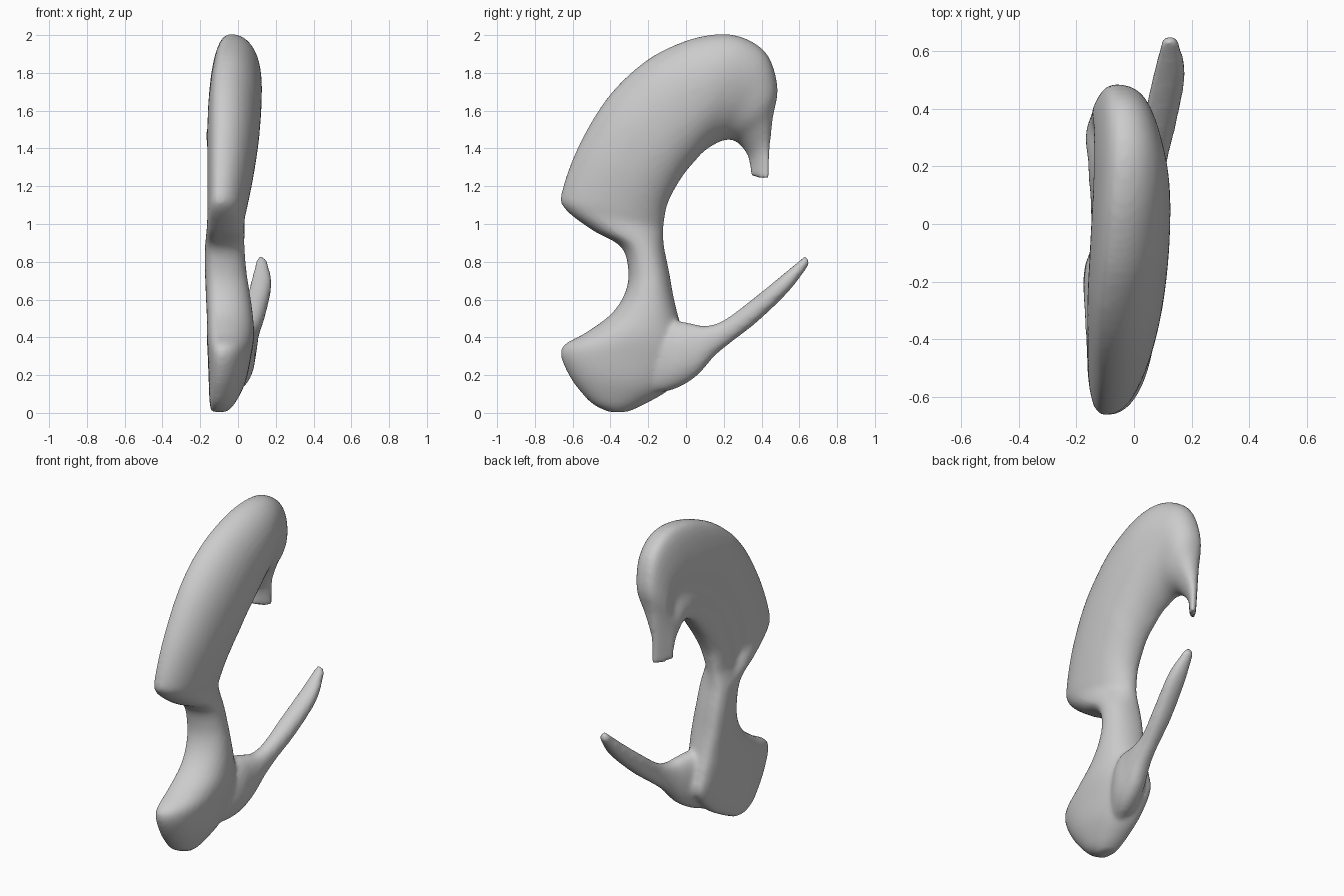
import bpy, bmesh, math

# Rows: outer edge (y, z), inner edge (y, z), x min, x max
BODY = [
    (0.44, 1.24, 0.34, 1.25, -0.13, -0.085),
    (0.445, 1.40, 0.33, 1.35, -0.14, -0.075),
    (0.46, 1.56, 0.285, 1.42, -0.15, -0.02),
    (0.485, 1.72, 0.24, 1.445, -0.155, 0.035),
    (0.435, 1.89, 0.19, 1.44, -0.15, 0.07),
    (0.32, 1.98, 0.14, 1.415, -0.15, 0.10),
    (0.18, 2.005, 0.09, 1.38, -0.15, 0.12),
    (0.0, 1.97, 0.04, 1.325, -0.155, 0.125),
    (-0.21, 1.865, -0.01, 1.265, -0.16, 0.12),
    (-0.41, 1.675, -0.06, 1.185, -0.165, 0.105),
    (-0.565, 1.42, -0.10, 1.10, -0.165, 0.08),
    (-0.655, 1.18, -0.115, 1.02, -0.165, 0.05),
    (-0.645, 1.085, -0.12, 0.97, -0.165, 0.035),
    (-0.50, 0.97, -0.12, 0.93, -0.17, 0.035),
    (-0.345, 0.88, -0.115, 0.87, -0.175, 0.035),
    (-0.305, 0.75, -0.09, 0.75, -0.175, 0.045),
    (-0.325, 0.63, -0.065, 0.61, -0.17, 0.065),
    (-0.40, 0.52, -0.035, 0.49, -0.165, 0.08),
    (-0.53, 0.425, 0.0, 0.38, -0.165, 0.085),
    (-0.66, 0.34, 0.02, 0.26, -0.16, 0.07),
    (-0.62, 0.20, -0.08, 0.13, -0.155, 0.04),
    (-0.51, 0.06, -0.22, 0.045, -0.15, -0.015),
    (-0.41, 0.005, -0.31, 0.005, -0.14, -0.06),
]
BRANCH = [
    (-0.25, 0.40, -0.24, 0.10, -0.11, 0.0),
    (-0.08, 0.48, -0.08, 0.12, -0.10, 0.08),
    (0.02, 0.475, 0.05, 0.19, -0.05, 0.095),
    (0.10, 0.46, 0.15, 0.30, -0.01, 0.105),
    (0.20, 0.49, 0.24, 0.375, 0.015, 0.115),
    (0.35, 0.60, 0.38, 0.485, 0.035, 0.15),
    (0.51, 0.73, 0.545, 0.645, 0.07, 0.178),
    (0.635, 0.835, 0.655, 0.79, 0.10, 0.15),
]


def clamp(v):
    return min(1, max(0, v))


def spline(rows, steps):
    """Catmull-Rom interpolation between section rows."""
    out = []
    n = len(rows)
    for i in range(n - 1):
        quad = [rows[max(0, min(n - 1, i + k))] for k in (-1, 0, 1, 2)]
        for s in range(steps):
            t = s / steps
            out.append([0.5 * (2 * b + (c - a) * t + (2 * a - 5 * b + 4 * c - d) * t * t
                               + (3 * b - a - 3 * c + d) * t ** 3)
                        for a, b, c, d in zip(*quad)])
    out.append(list(rows[-1]))
    return out


def loft(bm, rows, bias, groove=0.0, lean=0.0, sides=40, steps=5):
    """Skin lens sections: bulged on the right, flatter and grooved on the left."""
    rings = []
    for oy, oz, iy, iz, x0, x1 in spline(rows, steps):
        wide = math.hypot(oy - iy, oz - iz)
        dent = groove * clamp((wide - 0.25) / 0.2) * clamp((oz - 0.9) / 0.2)
        tilt = lean * clamp((oy + 0.3) / 0.6)
        xc = x0 + bias * (x1 - x0)
        ring = []
        for k in range(sides):
            a = 2 * math.pi * k / sides
            c, s = math.cos(a), math.sin(a)
            u = math.copysign(abs(c) ** 0.9, c) * 0.5 + 0.5
            if s >= 0:
                x = xc + (x1 - xc) * s
            else:
                x = xc - (xc - x0) * (-s) ** 0.65
                x += dent * math.exp(-((u - 0.38) / 0.14) ** 2)
            ring.append(bm.verts.new((x + tilt * (u - 0.5),
                                      iy + (oy - iy) * u, iz + (oz - iz) * u)))
        rings.append(ring)
    for p, q in zip(rings, rings[1:]):
        for k in range(sides):
            j = (k + 1) % sides
            bm.faces.new((p[k], p[j], q[j], q[k]))
    bm.faces.new(rings[0][::-1])
    bm.faces.new(rings[-1])


# Curved blade, neck and lower lobe in one sweep, then the slender branch
bm = bmesh.new()
loft(bm, BODY, 0.33, groove=0.03, lean=0.07)
loft(bm, BRANCH, 0.5)
bmesh.ops.recalc_face_normals(bm, faces=bm.faces)
mesh = bpy.data.meshes.new("hip_bone")
bm.to_mesh(mesh)
bm.free()
bone = bpy.data.objects.new("hip_bone", mesh)
bpy.context.collection.objects.link(bone)

# Fuse both parts into one organic skin
fuse = bone.modifiers.new("fuse", 'REMESH')
fuse.mode = 'VOXEL'
fuse.voxel_size = 0.014
soft = bone.modifiers.new("soften", 'SMOOTH')
soft.factor = 0.5
soft.iterations = 6

bpy.context.view_layer.objects.active = bone
bone.select_set(True)
for m in ("fuse", "soften"):
    bpy.ops.object.modifier_apply(modifier=m)
bpy.ops.object.shade_smooth()
